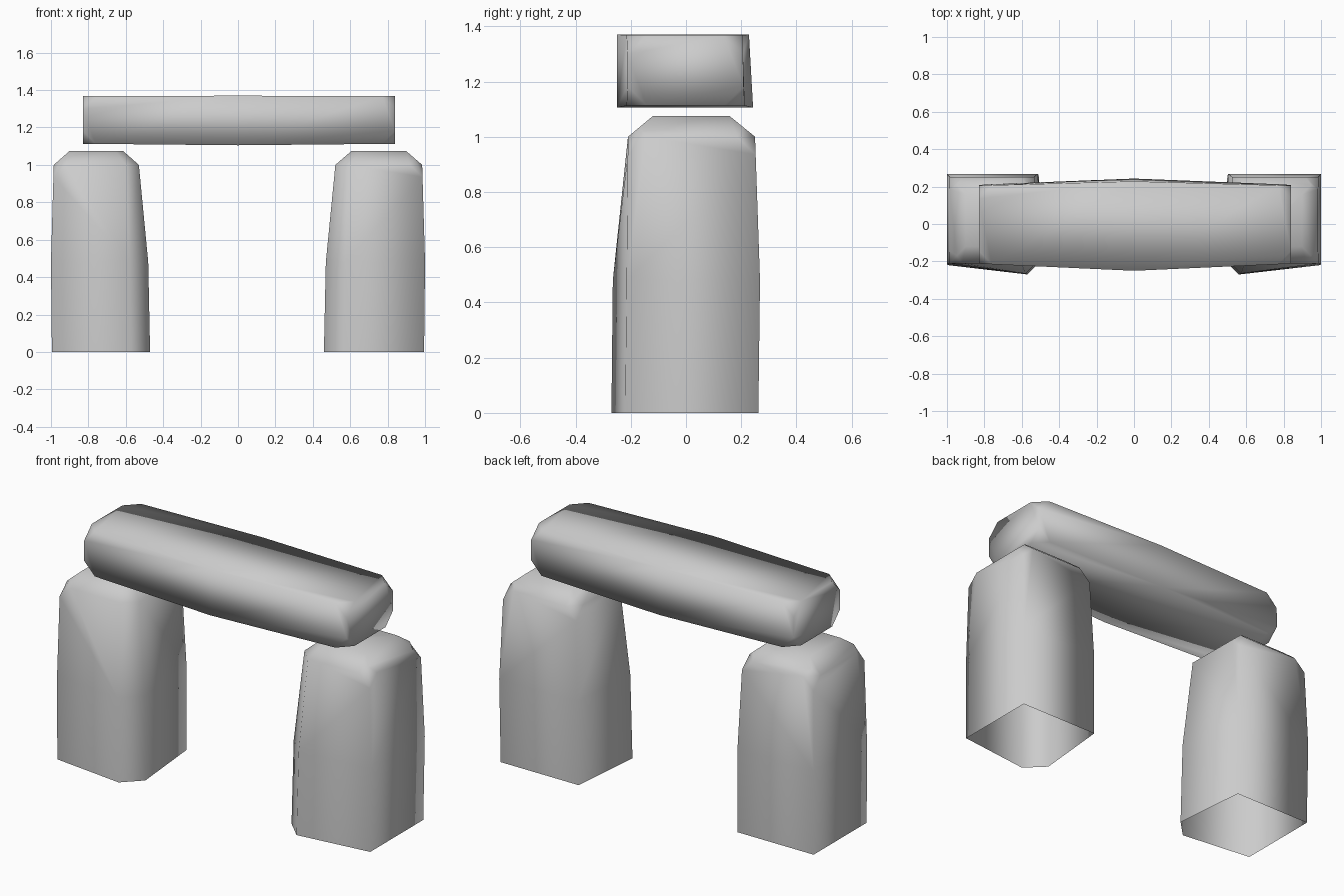
import bpy, bmesh

cube = bpy.data.objects.get("Cube")
if cube:
    bpy.data.objects.remove(cube, do_unlink=True)

stone = bpy.data.materials.new("grey stone")
stone.use_nodes = True
colour = (0.6, 0.6, 0.6, 1)
stone.diffuse_color = colour
stone.node_tree.nodes["Principled BSDF"].inputs["Base Color"].default_value = colour


def loft(bm, rings):
    """Join matching rings of points with quads; return the rings of verts."""
    loops = [[bm.verts.new(p) for p in ring] for ring in rings]
    for low, high in zip(loops, loops[1:]):
        n = len(low)
        for i in range(n):
            j = (i + 1) % n
            bm.faces.new((low[i], low[j], high[j], high[i]))
    return loops


def cut_corners(bm, verts, size):
    bmesh.ops.bevel(bm, geom=verts, offset=size, segments=1,
                    affect='VERTICES', clamp_overlap=True)


def finish(bm, name):
    bmesh.ops.recalc_face_normals(bm, faces=bm.faces)
    mesh = bpy.data.meshes.new(name)
    bm.to_mesh(mesh)
    bm.free()
    mesh.materials.append(stone)
    mesh.shade_smooth()
    obj = bpy.data.objects.new(name, mesh)
    bpy.context.collection.objects.link(obj)
    return obj


def pillar_ring(z, outer, inner, back_inner, front, back, chamfer):
    """Five-sided section with its inner front corner cut off."""
    return [(outer, front + 0.05 * (z < 0.9), z), (inner + chamfer, front, z),
            (inner, front + chamfer, z), (back_inner, back, z), (outer, back, z)]


# Upright stones: tapered, blunt on top, open underneath
def pillar(name, side, widen):
    rings = [pillar_ring(0, 0.995, 0.47, 0.51, -0.27, 0.262, 0.1),
             pillar_ring(0.48, 1.0, 0.48, 0.515, -0.265, 0.268, 0.1),
             pillar_ring(1.0, 0.985, 0.53, 0.535, -0.21, 0.25, 0.07),
             pillar_ring(1.075, 0.9, 0.615, 0.62, -0.12, 0.158, 0.04)]
    rings = [[(side * (1 - (1 - x) * widen), y, z) for x, y, z in r] for r in rings]
    bm = bmesh.new()
    loops = loft(bm, rings)
    bm.faces.new(loops[-1])
    # nick the shoulder corners
    shoulder = loops[2]
    cut_corners(bm, [shoulder[0], shoulder[3], shoulder[4]], 0.065)
    return finish(bm, name)


pillar("right_pillar", -1, 1.0)
pillar("left_pillar", 1, 1.02)


# Lintel: slab that swells at mid-length, with its eight corners cut off
def lintel_ring(x, front, back_low, back_high, low, high):
    return [(x, front, low), (x, back_low, low), (x, back_high, high), (x, front, high)]


bm = bmesh.new()
loops = loft(bm, [lintel_ring(-0.83, -0.212, 0.21, 0.205, 1.113, 1.368),
                  lintel_ring(0.0, -0.25, 0.243, 0.228, 1.105, 1.37),
                  lintel_ring(0.84, -0.212, 0.21, 0.205, 1.113, 1.368)])
ends = [loops[0], loops[-1]]
for ring in ends:
    bm.faces.new(ring)
cut_corners(bm, [v for ring in ends for v in ring], 0.07)
finish(bm, "lintel")
